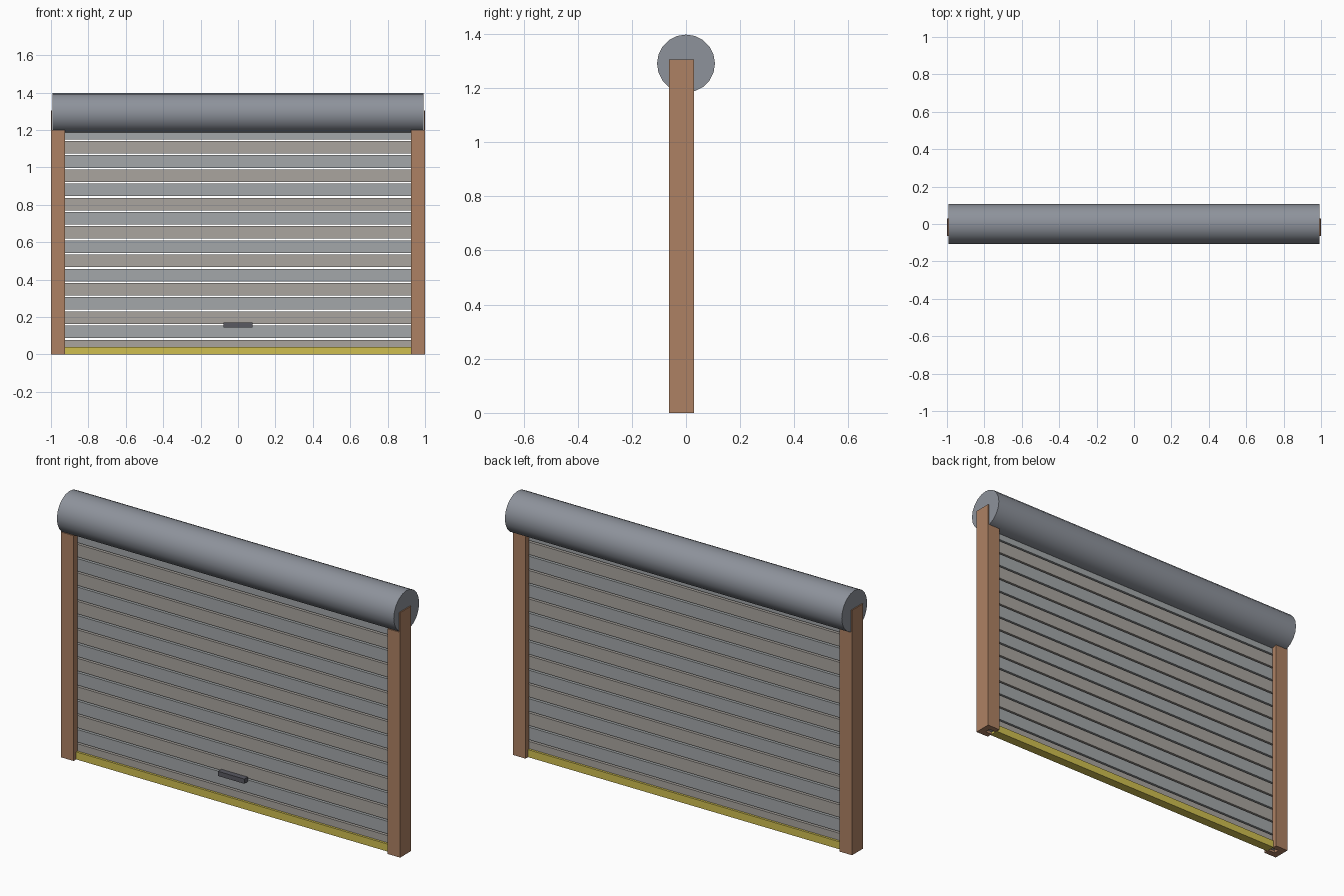
import bpy, math

if "Cube" in bpy.data.objects:
    bpy.data.objects.remove(bpy.data.objects["Cube"])


def mat(name, r, g, b):
    m = bpy.data.materials.new(name)
    m.diffuse_color = (r, g, b, 1)
    m.use_nodes = True
    m.node_tree.nodes["Principled BSDF"].inputs["Base Color"].default_value = m.diffuse_color
    return m


BROWN = mat("brown_frame", 0.42, 0.22, 0.125)
STEEL = mat("drum_steel", 0.27, 0.29, 0.33)
COOL = mat("cool_grey", 0.37, 0.39, 0.40)
WARM = mat("warm_grey", 0.40, 0.375, 0.345)
YELLOW = mat("yellow_bar", 0.63, 0.52, 0.08)
DARK = mat("dark_handle", 0.10, 0.10, 0.12)


def box(name, x, y, z, material):
    """Box from (min, max) ranges."""
    me = bpy.data.meshes.new(name)
    verts = [(a, b, c) for a in x for b in y for c in z]
    faces = [(0, 1, 3, 2), (4, 6, 7, 5), (0, 4, 5, 1),
             (2, 3, 7, 6), (0, 2, 6, 4), (1, 5, 7, 3)]
    me.from_pydata(verts, [], faces)
    me.materials.append(material)
    ob = bpy.data.objects.new(name, me)
    bpy.context.collection.objects.link(ob)
    return ob


def prism(name, outline, z0, z1, material):
    """Extrude a counter-clockwise xy outline from z0 to z1."""
    n = len(outline)
    verts = [(x, y, z) for z in (z0, z1) for x, y in outline]
    faces = [tuple(reversed(range(n))), tuple(range(n, 2 * n))]
    faces += [(i, (i + 1) % n, (i + 1) % n + n, i + n) for i in range(n)]
    me = bpy.data.meshes.new(name)
    me.from_pydata(verts, [], faces)
    me.materials.append(material)
    ob = bpy.data.objects.new(name, me)
    bpy.context.collection.objects.link(ob)
    return ob


def mirror_x(ob):
    m = ob.modifiers.new("mirror", 'MIRROR')
    m.use_axis[0] = True


# Guide rails: slotted channels, with tall outer plates holding the drum
F, B = -0.063, 0.030
channel = [(0.925, F), (0.994, F), (0.994, B), (0.925, B),
           (0.925, 0.0), (0.965, 0.0), (0.965, -0.031), (0.925, -0.031)]
mirror_x(prism("guide_rail", channel, 0, 1.2, BROWN))
mirror_x(box("end_plate", (0.994, 1.0), (F, B), (0, 1.305), BROWN))

# Curtain of alternating slats
PITCH = 0.0759
for k in range(16):
    z = 0.0115 + k * PITCH
    box(f"slat_{k + 1}", (-0.96, 0.96), (-0.029, -0.003),
        (z, z + 0.067), COOL if k % 2 else WARM)

# Bottom bar and pull handle
box("bottom_bar", (-0.925, 0.925), (-0.041, 0.009), (0, 0.04), YELLOW)
box("pull_handle", (-0.078, 0.078), (-0.058, -0.029), (0.145, 0.17), DARK)

# Roll drum
bpy.ops.mesh.primitive_cylinder_add(vertices=20, radius=0.107, depth=1.986,
                                    location=(0, 0, 1.29),
                                    rotation=(0, math.pi / 2, 0))
drum = bpy.context.object
drum.name = "roll_drum"
drum.data.materials.append(STEEL)
bpy.ops.object.shade_smooth_by_angle(angle=math.radians(35))
